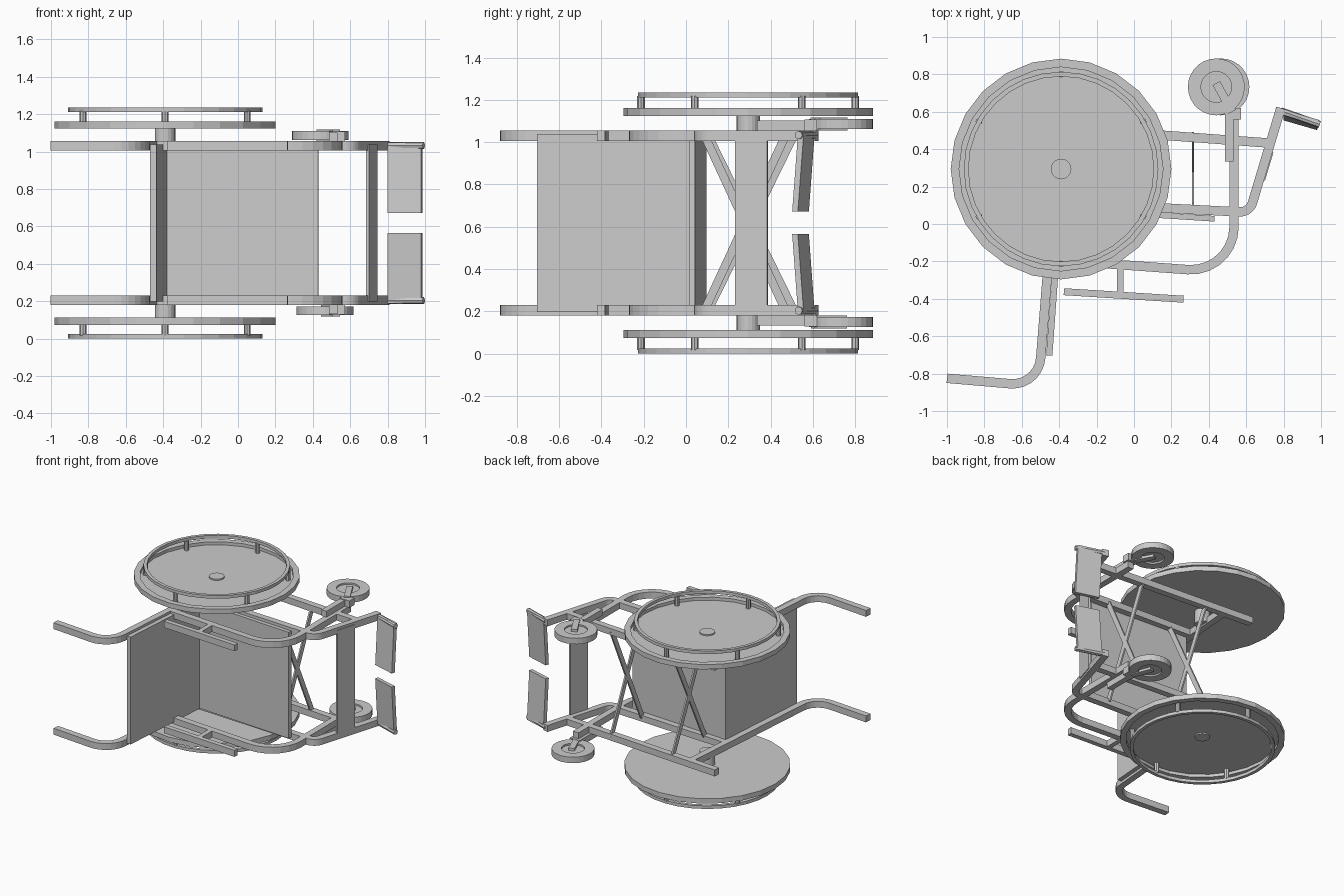
import bpy, math
from math import sin, cos, pi
from mathutils import Vector

if "Cube" in bpy.data.objects:
    bpy.data.objects.remove(bpy.data.objects["Cube"])

MID = 0.618  # mirror plane: the chair lies on its side, its width runs along z


def make(name, verts, faces):
    import bmesh
    me = bpy.data.meshes.new(name)
    me.from_pydata([tuple(v) for v in verts], [], faces)
    bm = bmesh.new()
    bm.from_mesh(me)
    bmesh.ops.recalc_face_normals(bm, faces=bm.faces)
    bm.to_mesh(me)
    bm.free()
    ob = bpy.data.objects.new(name, me)
    bpy.context.collection.objects.link(ob)
    return ob


def loft(name, rings, closed=False):
    """Skin a list of equal vertex rings, capped unless closed."""
    n, m = len(rings[0]), len(rings)
    faces = [(i * n + j, i * n + (j + 1) % n, (i + 1) % m * n + (j + 1) % n, (i + 1) % m * n + j)
             for i in range(m if closed else m - 1) for j in range(n)]
    if not closed:
        faces += [tuple(range(n)), tuple(range((m - 1) * n, m * n))]
    return make(name, [v for r in rings for v in r], faces)


def fillet(pts, r, steps=7):
    pts = [Vector(p) for p in pts]
    out = [pts[0]]
    for a, p, b in zip(pts, pts[1:], pts[2:]):
        d1, d2 = (a - p).normalized(), (b - p).normalized()
        half = d1.angle(d2) / 2
        t = r / math.tan(half)
        c = p + (d1 + d2).normalized() * (r / sin(half))
        v0, v1 = p + d1 * t - c, p + d2 * t - c
        A = v0.angle(v1)
        out += [c + (v0 * sin((1 - k / steps) * A) + v1 * sin(k / steps * A)) / sin(A)
                for k in range(steps + 1)]
    return out + [pts[-1]]


def bar(name, pts, width, z0, z1, r=0.1):
    """Rectangular bar following a rounded path in the xy plane."""
    path, rings = fillet(pts, r), []
    for i, p in enumerate(path):
        d = (path[min(i + 1, len(path) - 1)] - path[max(i - 1, 0)]).normalized()
        n = Vector((-d.y, d.x)) * width / 2
        a, b = p + n, p - n
        rings.append([(a.x, a.y, z0), (b.x, b.y, z0), (b.x, b.y, z1), (a.x, a.y, z1)])
    return loft(name, rings)


def lathe(name, c, profile, n=32, closed=False):
    """Revolve (radius, z) points about a z axis through c."""
    rings = [[(c[0] + r * cos(2 * pi * k / n), c[1] + r * sin(2 * pi * k / n), z)
              for k in range(n)] for r, z in profile]
    return loft(name, rings, closed)


def rod(name, p, q, r, n=8):
    p, q = Vector(p), Vector(q)
    d = (q - p).normalized()
    u = d.orthogonal().normalized()
    v = d.cross(u)
    return loft(name, [[e + (u * cos(2 * pi * k / n) + v * sin(2 * pi * k / n)) * r
                        for k in range(n)] for e in (p, q)])


WHEEL = (-0.39, 0.294)

for side, s in (("left", 1), ("right", -1)):
    def Z(o):
        return MID + s * o

    def tube(name, pts, r=0.1, w=0.05, a=0.388, b=0.438):
        return bar(f"{side}_{name}", pts, w, Z(a), Z(b), r)

    # side frame
    tube("back_post_and_handle", [(-1, -0.825), (-0.511, -0.867), (-0.4, 0.52)], 0.15)
    tube("arm_frame", [(-0.455, -0.19), (0.535, -0.262), (0.535, 0.6)], 0.23)
    tube("seat_rail_and_leg", [(-0.43, 0.115), (0.618, 0.062), (0.785, 0.62)], 0.07)
    tube("lower_rail", [(-0.64, 0.533), (0.72, 0.433)])
    tube("armrest_pad", [(-0.375, -0.362), (0.265, -0.402)], w=0.037)
    tube("armrest_support", [(-0.073, -0.37), (-0.073, -0.22)], w=0.036)

    # drive wheel: tyre with a disc recessed on the outer face
    lathe(f"{side}_wheel", WHEEL, [(0.59, Z(0.506)), (0.59, Z(0.544)), (0.545, Z(0.544)),
                                   (0.545, Z(0.52)), (0.01, Z(0.52)), (0.01, Z(0.506))], 24, True)
    lathe(f"{side}_axle", WHEEL, [(0.055, Z(0.40)), (0.055, Z(0.53))], 20)
    lathe(f"{side}_handrim", WHEEL, [(0.52, Z(0.594)), (0.52, Z(0.618)),
                                     (0.495, Z(0.618)), (0.495, Z(0.594))], 32, True)
    for k in range(6):
        a = pi / 6 + k * pi / 3
        x, y = WHEEL[0] + 0.507 * cos(a), WHEEL[1] + 0.507 * sin(a)
        rod(f"{side}_handrim_post_{k + 1}", (x, y, Z(0.515)), (x, y, Z(0.6)), 0.018)

    # caster, slightly swivelled differently on each side
    cx, cy = (0.44 if s > 0 else 0.465), 0.733
    lathe(f"{side}_caster_tyre", (cx, cy), [(0.152, Z(0.445)), (0.152, Z(0.492)),
                                            (0.082, Z(0.492)), (0.082, Z(0.445))], 28, True)
    lathe(f"{side}_caster_hub", (cx, cy), [(0.085, Z(0.458)), (0.085, Z(0.48))], 28)
    tube("caster_stem", [(0.51, 0.335), (0.51, 0.59)], w=0.045, a=0.436, b=0.485)
    tube("caster_fork_crown", [(0.53, 0.56), (0.53, 0.62)], w=0.085, a=0.436, b=0.49)
    tube("caster_fork_outer", [(0.525, 0.6), (cx, cy + 0.02)], w=0.045, a=0.478, b=0.499)
    tube("caster_fork_inner", [(0.525, 0.6), (cx, cy + 0.02)], w=0.045, a=0.438, b=0.46)

    # footplate, drooping toward the middle, on its hinge tube
    rod(f"{side}_footplate_hinge", (0.785, 0.605, Z(0.415)), (0.993, 0.532, Z(0.415)), 0.019, 8)
    rings = []
    for o, dy in ((0.43, 0.012), (0.053, -0.016)):
        rings.append([(0.80, 0.57 + dy, Z(o)), (0.808, 0.597 + dy, Z(o)),
                      (0.987, 0.545 + dy, Z(o)), (0.979, 0.518 + dy, Z(o))])
    loft(f"{side}_footplate", rings)

# seat, back and calf strap spanning the two side frames
bar("seat", [(-0.41, 0.082), (0.43, 0.028)], 0.03, MID - 0.415, MID + 0.415)
bar("backrest", [(-0.453, -0.703), (-0.396, 0.085)], 0.033, MID - 0.42, MID + 0.42)
bar("calf_strap", [(0.692, 0.235), (0.737, 0.385)], 0.018, MID - 0.42, MID + 0.42)

# folding cross braces, thin flat strips
for i, x in enumerate((0.315, -0.24)):
    for s in (1, -1):
        y0, y1 = 0.09 - 0.03 * (x - 0.3), 0.47 - 0.07 * (x - 0.3)
        e = 0.022
        strip = [[(x + dx, y + e * t, MID + s * o) for dx, t in
                  ((-0.006, -1), (0.006, -1), (0.006, 1), (-0.006, 1))]
                 for y, o in ((y0, 0.41), (y1, -0.41))]
        loft(f"cross_brace_{i + 1}_{'a' if s > 0 else 'b'}", strip)
